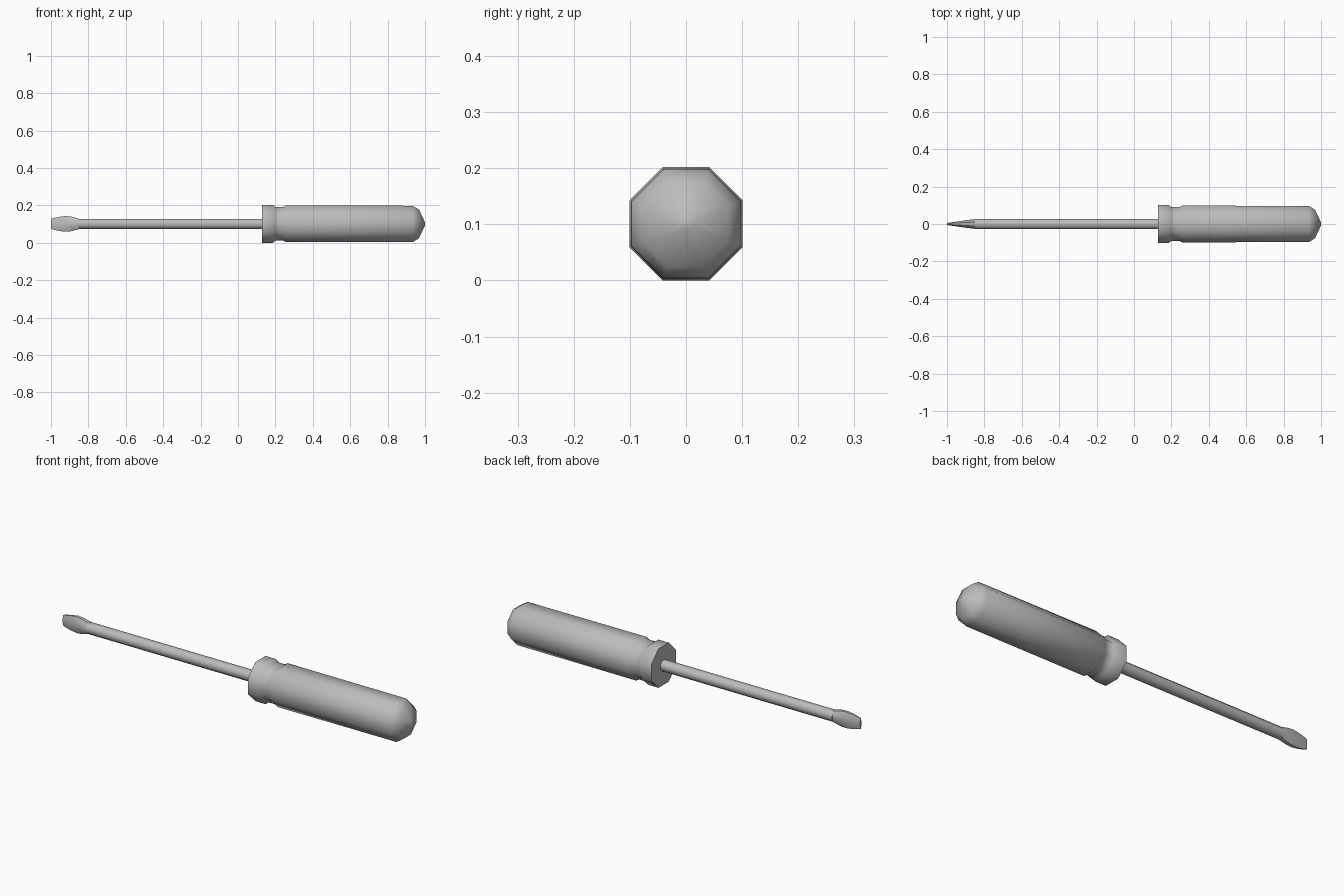
import bpy, bmesh, math

if "Cube" in bpy.data.objects:
    bpy.data.objects.remove(bpy.data.objects["Cube"])

grey = bpy.data.materials.new("plain grey")
grey.use_nodes = True
colour = (0.5, 0.5, 0.5, 1)
grey.diffuse_color = colour
grey.node_tree.nodes["Principled BSDF"].inputs["Base Color"].default_value = colour

SIDES = 8
AXIS_Z = 0.101
TO_CORNER = 1 / math.cos(math.pi / SIDES)


def loft(name, sections):
    """Skin eight-sided sections (x, half depth, half height) along x."""
    bm = bmesh.new()
    rings = []
    for x, half_y, half_z in sections:
        ring = []
        for i in range(SIDES):
            a = 2 * math.pi * (i + 0.5) / SIDES
            ring.append(bm.verts.new((x, half_y * TO_CORNER * math.cos(a),
                                      AXIS_Z + half_z * TO_CORNER * math.sin(a))))
        rings.append(ring)
    for r, s in zip(rings, rings[1:]):
        for i in range(SIDES):
            j = (i + 1) % SIDES
            bm.faces.new((r[i], r[j], s[j], s[i]))
    bm.faces.new(rings[0])
    bm.faces.new(rings[-1])
    bmesh.ops.remove_doubles(bm, verts=bm.verts, dist=0.0001)
    bmesh.ops.recalc_face_normals(bm, faces=bm.faces)
    mesh = bpy.data.meshes.new(name)
    bm.to_mesh(mesh)
    bm.free()
    mesh.materials.append(grey)
    obj = bpy.data.objects.new(name, mesh)
    bpy.context.collection.objects.link(obj)
    bpy.ops.object.select_all(action='DESELECT')
    obj.select_set(True)
    bpy.context.view_layer.objects.active = obj
    bpy.ops.object.shade_smooth_by_angle(angle=math.radians(50))
    return obj


def turned(*profile):
    """Equal depth and height at every (x, radius)."""
    return [(x, r, r) for x, r in profile]


# Handle: collar, groove, grip and domed end in one skin
loft("handle", turned((0.128, 0.101), (0.187, 0.101), (0.2, 0.09), (0.243, 0.09),
                      (0.256, 0.098), (0.935, 0.097), (0.968, 0.076), (0.998, 0.012),
                      (1.0, 0.003)))

# Shaft
loft("shaft", turned((-0.855, 0.027), (0.135, 0.027)))

# Flat blade: flares in height while thinning towards the tip
loft("blade", [(-0.85, 0.026, 0.028), (-0.89, 0.021, 0.039), (-0.92, 0.017, 0.042),
               (-0.955, 0.012, 0.038), (-0.99, 0.007, 0.03), (-1.0, 0.005, 0.027)])
